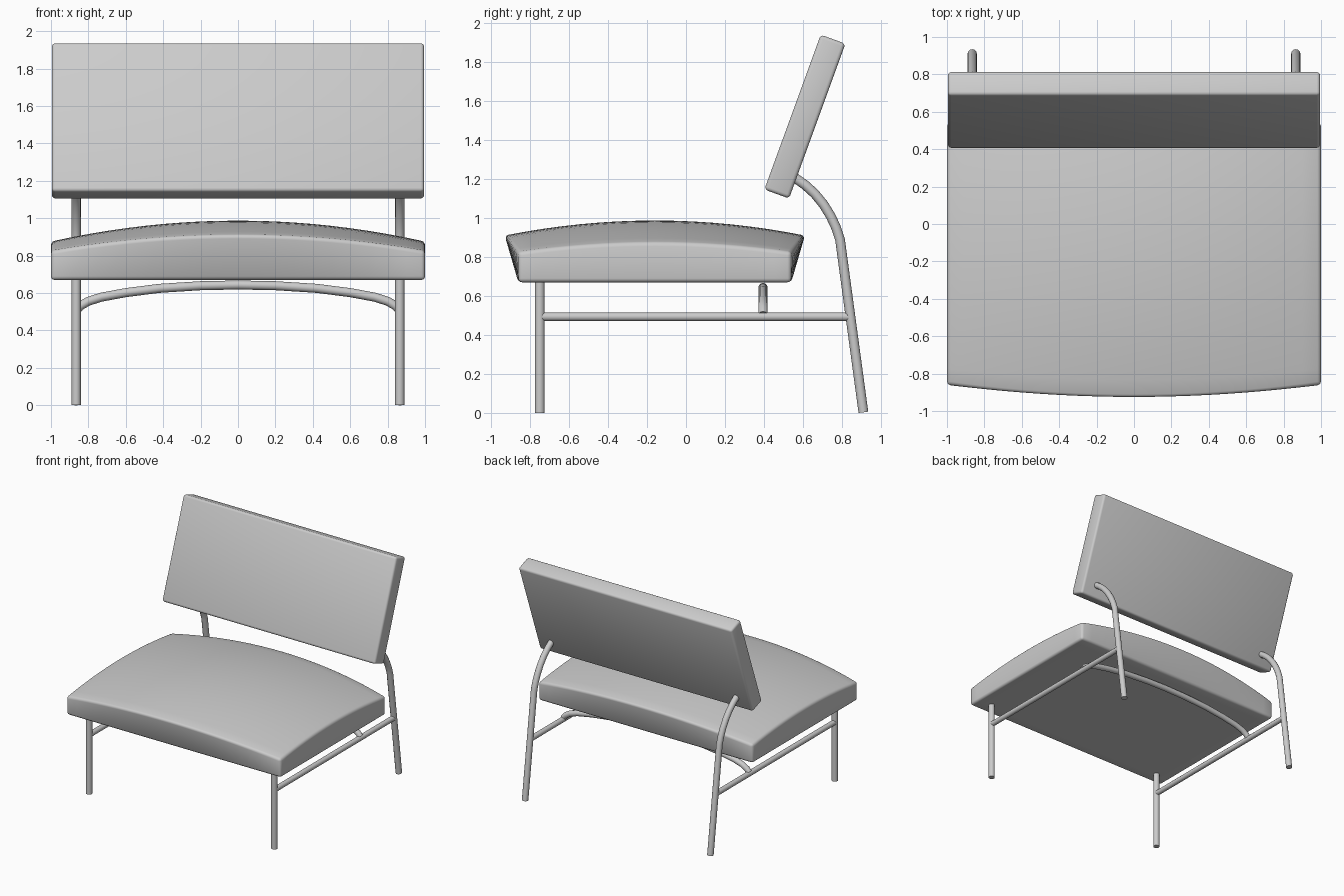
import bpy, bmesh, math

if "Cube" in bpy.data.objects:
    bpy.data.objects.remove(bpy.data.objects["Cube"])


def finish(ob, bevel=0.0):
    # Optional rounded edges, then smooth shading with sharp edges kept
    bpy.ops.object.select_all(action='DESELECT')
    ob.select_set(True)
    bpy.context.view_layer.objects.active = ob
    if bevel:
        m = ob.modifiers.new("rounded_edges", 'BEVEL')
        m.width, m.segments = bevel, 3
        m.limit_method, m.angle_limit = 'ANGLE', math.radians(35)
        bpy.ops.object.modifier_apply(modifier=m.name)
    bpy.ops.object.shade_smooth_by_angle(angle=math.radians(35))


def tube(name, points, radius):
    # Round capped tube along a path
    cu = bpy.data.curves.new(name, 'CURVE')
    cu.dimensions = '3D'
    cu.bevel_depth, cu.bevel_resolution = radius, 4
    cu.use_fill_caps = True
    sp = cu.splines.new('POLY')
    sp.points.add(len(points) - 1)
    for p, co in zip(sp.points, points):
        p.co = (*co, 1)
    ob = bpy.data.objects.new(name, cu)
    bpy.context.collection.objects.link(ob)
    bpy.ops.object.select_all(action='DESELECT')
    ob.select_set(True)
    bpy.context.view_layer.objects.active = ob
    bpy.ops.object.convert(target='MESH')
    finish(bpy.context.object)


# Seat cushion: straight base, crowned top, front and rear flaring out mid-width
bm = bmesh.new()
bmesh.ops.create_grid(bm, x_segments=20, y_segments=16, size=1)
ext = bmesh.ops.extrude_face_region(bm, geom=bm.faces[:], use_keep_orig=True)
top = {g for g in ext["geom"] if isinstance(g, bmesh.types.BMVert)}
for v in bm.verts:
    u, w = v.co.x, v.co.y
    a, b = 1 - u * u, 1 - w * w
    if v in top:
        v.co = (u, -0.16 + w * (0.70 + 0.07 * a),
                0.825 + 0.085 * a + 0.05 * b + 0.027 * a * b)
    else:
        v.co = (u, -0.16 + w * 0.70, 0.67)
bmesh.ops.recalc_face_normals(bm, faces=bm.faces[:])
me = bpy.data.meshes.new("seat")
bm.to_mesh(me)
bm.free()
seat = bpy.data.objects.new("seat", me)
bpy.context.collection.objects.link(seat)
finish(seat, 0.02)

# Tilted backrest slab
bpy.ops.mesh.primitive_cube_add(size=1, location=(0, 0.61, 1.52),
                                rotation=(math.radians(-20), 0, 0))
back = bpy.context.object
back.name = "backrest"
back.scale = (1.99, 0.135, 0.845)
bpy.ops.object.transform_apply(location=False, rotation=False, scale=True)
finish(back, 0.018)

# Mirrored side frames
rear = [(0.91, 0.003), (0.79, 0.89), (0.77, 0.95), (0.742, 1.01),
        (0.705, 1.07), (0.66, 1.125), (0.61, 1.17), (0.55, 1.212)]
for side, s in (("left", -1), ("right", 1)):
    x = 0.865 * s
    tube("front_leg_" + side, [(x, -0.75, 0), (x, -0.75, 0.70)], 0.025)
    tube("rear_leg_" + side, [(x, y, z) for y, z in rear], 0.025)
    tube("side_rail_" + side, [(x, -0.75, 0.493), (x, 0.843, 0.493)], 0.022)

# Arched cross bar under the seat
half = [(0.865, 0.505), (0.845, 0.53), (0.80, 0.556), (0.73, 0.578),
        (0.60, 0.602), (0.42, 0.625), (0.20, 0.639)]
arch = [(-x, z) for x, z in half] + [(0, 0.643)] + half[::-1]
tube("cross_bar", [(x, 0.395, z) for x, z in arch], 0.024)
